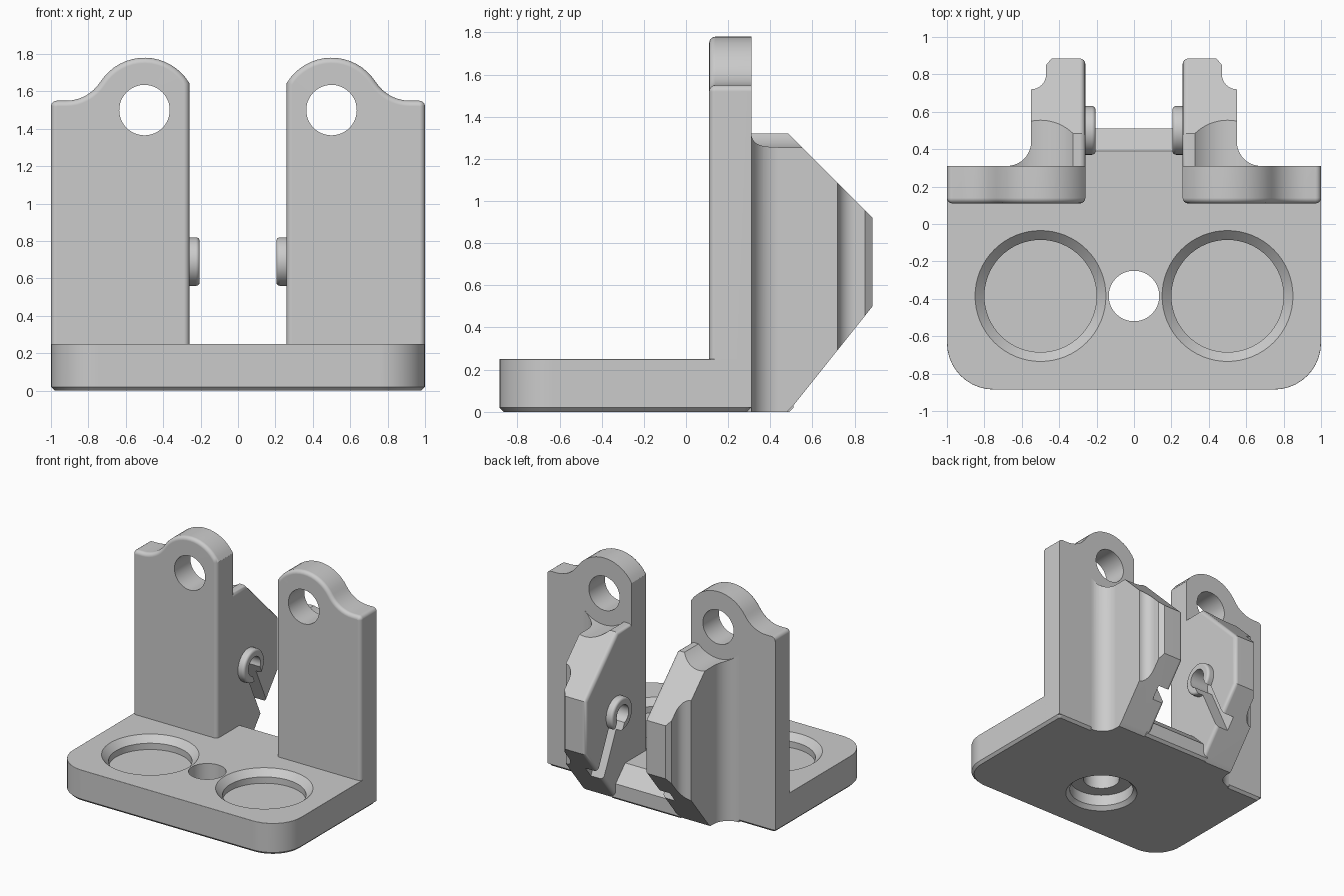
import bpy, bmesh
from math import sin, cos, radians, degrees, atan2
from mathutils import Matrix, Vector

if "Cube" in bpy.data.objects:
    bpy.data.objects.remove(bpy.data.objects["Cube"])

grey = bpy.data.materials.new("plain_grey")
grey.use_nodes = True
grey.diffuse_color = (0.6, 0.6, 0.6, 1)
grey.node_tree.nodes["Principled BSDF"].inputs["Base Color"].default_value = (0.6, 0.6, 0.6, 1)


def arc(cx, cy, r, a0, a1, n=10):
    """Points along an arc, angles in degrees."""
    return [(cx + r * cos(radians(a0 + (a1 - a0) * i / n)),
             cy + r * sin(radians(a0 + (a1 - a0) * i / n))) for i in range(n + 1)]


def circle(cx, cy, r, n=48):
    return arc(cx, cy, r, 0, 360, n)[:-1]


def add_object(name, bm):
    bmesh.ops.recalc_face_normals(bm, faces=bm.faces)
    mesh = bpy.data.meshes.new(name)
    bm.to_mesh(mesh)
    bm.free()
    mesh.materials.append(grey)
    obj = bpy.data.objects.new(name, mesh)
    bpy.context.collection.objects.link(obj)
    return obj


def prism(name, points, axis, start, end, rims=()):
    """Extrude a profile along an axis; rims = (level, width, segments, test)."""
    place = {"x": lambda p, d: (d, p[0], p[1]),
             "y": lambda p, d: (p[0], d, p[1]),
             "z": lambda p, d: (p[0], p[1], d)}[axis]
    k = "xyz".index(axis)
    bm = bmesh.new()
    lower = [bm.verts.new(place(p, start)) for p in points]
    upper = [bm.verts.new(place(p, end)) for p in points]
    bm.faces.new(lower)
    bm.faces.new(upper)
    for i in range(len(points)):
        j = (i + 1) % len(points)
        bm.faces.new((lower[i], lower[j], upper[j], upper[i]))
    bmesh.ops.recalc_face_normals(bm, faces=bm.faces)
    for level, width, segments, test in rims:
        edges = [e for e in bm.edges
                 if all(abs(v.co[k] - level) < 1e-4 for v in e.verts)
                 and test((e.verts[0].co + e.verts[1].co) / 2)]
        bmesh.ops.bevel(bm, geom=edges, offset=width, segments=segments,
                        profile=0.5, affect="EDGES", clamp_overlap=True)
    return add_object(name, bm)


def cone(x, y, r_low, r_high, z_low, z_high):
    """Upright round cutter."""
    bm = bmesh.new()
    bmesh.ops.create_cone(bm, cap_ends=True, segments=64, radius1=r_low, radius2=r_high,
                          depth=z_high - z_low,
                          matrix=Matrix.Translation((x, y, (z_low + z_high) / 2)))
    return add_object("cutter", bm)


def bake(obj):
    """Turn the modifier stack into plain mesh data."""
    graph = bpy.context.evaluated_depsgraph_get()
    mesh = bpy.data.meshes.new_from_object(obj.evaluated_get(graph))
    obj.modifiers.clear()
    obj.data = mesh


def cut(obj, cutter):
    mod = obj.modifiers.new("cut", "BOOLEAN")
    mod.object, mod.operation, mod.solver = cutter, "DIFFERENCE", "EXACT"
    bake(obj)
    bpy.data.objects.remove(cutter)


def finish(obj, mirrored=False):
    if mirrored:
        obj.modifiers.new("mirror", "MIRROR").use_mirror_merge = False
        bake(obj)
    bpy.ops.object.select_all(action="DESELECT")
    obj.select_set(True)
    bpy.context.view_layer.objects.active = obj
    bpy.ops.object.shade_smooth_by_angle(angle=radians(28))
    obj.modifiers.new("normals", "WEIGHTED_NORMAL").keep_sharp = True


everywhere = lambda c: True

# Base plate with large front and small rear corner radii
outline = arc(0.97, 0.28, 0.03, 0, 90, 4) + arc(-0.97, 0.28, 0.03, 90, 180, 4)
outline += arc(-0.75, -0.635, 0.25, 180, 270) + arc(0.75, -0.635, 0.25, 270, 360)
base = prism("base_plate", outline, "z", 0, 0.25,
             [(0.25, 0.04, 4, lambda c: c.y < 0.25), (0, 0.02, 1, everywhere)])
HOLE_Y = -0.385
for x in (-0.5, 0.5):                                   # round chamfered pockets
    cut(base, cone(x, HOLE_Y, 0.30, 0.30, 0.15, 0.4))
    cut(base, cone(x, HOLE_Y, 0.30, 0.36, 0.20, 0.26))
cut(base, cone(0, HOLE_Y, 0.135, 0.135, -0.1, 0.4))     # screw hole
cut(base, cone(0, HOLE_Y, 0.24, 0.24, -0.1, 0.12))      # counterbore below
cut(base, cone(0, HOLE_Y, 0.28, 0.24, -0.01, 0.03))
finish(base)

# Bridge between the arms with a sloped rear edge
bridge = prism("rear_bridge", [(0.2, 0), (0.49, 0), (0.51, 0.02), (0.51, 0.13), (0.39, 0.25), (0.2, 0.25)],
               "x", -0.3, 0.3)
finish(bridge)

# Upright walls topped with a rounded ear
EAR = (0.5, 1.5)
blend = 180 - degrees(atan2(0.268, -0.42))
profile = [(0.26, 0.02)]
profile += arc(*EAR, 0.28, 149, blend, 16)
profile += arc(0.92, 1.768, 0.218, 180 + blend, 270, 8)[1:]
profile += arc(0.97, 1.52, 0.03, 90, 0, 4)
profile += [(1, 0.02)]
wall = prism("upright_walls", profile, "y", 0.11, 0.31,
             [(0.11, 0.03, 4, lambda c: c.z > 0.05),
              (0.31, 0.03, 4, lambda c: c.x > 0.74 and c.z > 0.05)])
cut(wall, prism("cutter", circle(*EAR, 0.135), "y", 0, 0.5))
finish(wall, True)

# Rear arms: side silhouette trimmed by a stepped outer contour
side = [(0.2, 0), (0.48, 0), (0.51, 0.03), (0.885, 0.5), (0.885, 0.92), (0.485, 1.32), (0.2, 1.32)]
arm = prism("rear_arms", side, "x", 0.26, 0.8, [(0.26, 0.03, 4, everywhere)])
contour = [(0.42, 1.0), (0.42, 0.91), (0.47, 0.85)]
contour += arc(0.55, 0.80, 0.08, 180, 270, 8)
contour += arc(0.68, 0.44, 0.13, 180, 270, 10)
contour += [(0.68, 0.1), (1.2, 0.1), (1.2, 1.0)]
cut(arm, prism("cutter", contour, "z", -0.1, 1.5))
cut(arm, prism("cutter", circle(*EAR, 0.25, 64), "y", 0.305, 1.2))   # bolt head clearance

# Pivot rings on the inner faces, open along a slanted slot
PIVOT = Vector((0.5, 0.69))
ring = prism("pivot_rings", circle(*PIVOT, 0.13), "x", 0.205, 0.28, [(0.205, 0.02, 4, everywhere)])
along = Vector((0.42, -0.9)).normalized()
across = Vector((-along.y, along.x)) * 0.05
slot = [PIVOT - across, PIVOT + across, PIVOT + along * 0.9 + across, PIVOT + along * 0.9 - across]
for part in (arm, ring):
    cut(part, prism("cutter", circle(*PIVOT, 0.075, 32), "x", 0.1, 0.37))
    cut(part, prism("cutter", slot, "x", 0.1, 0.37))
    finish(part, True)
